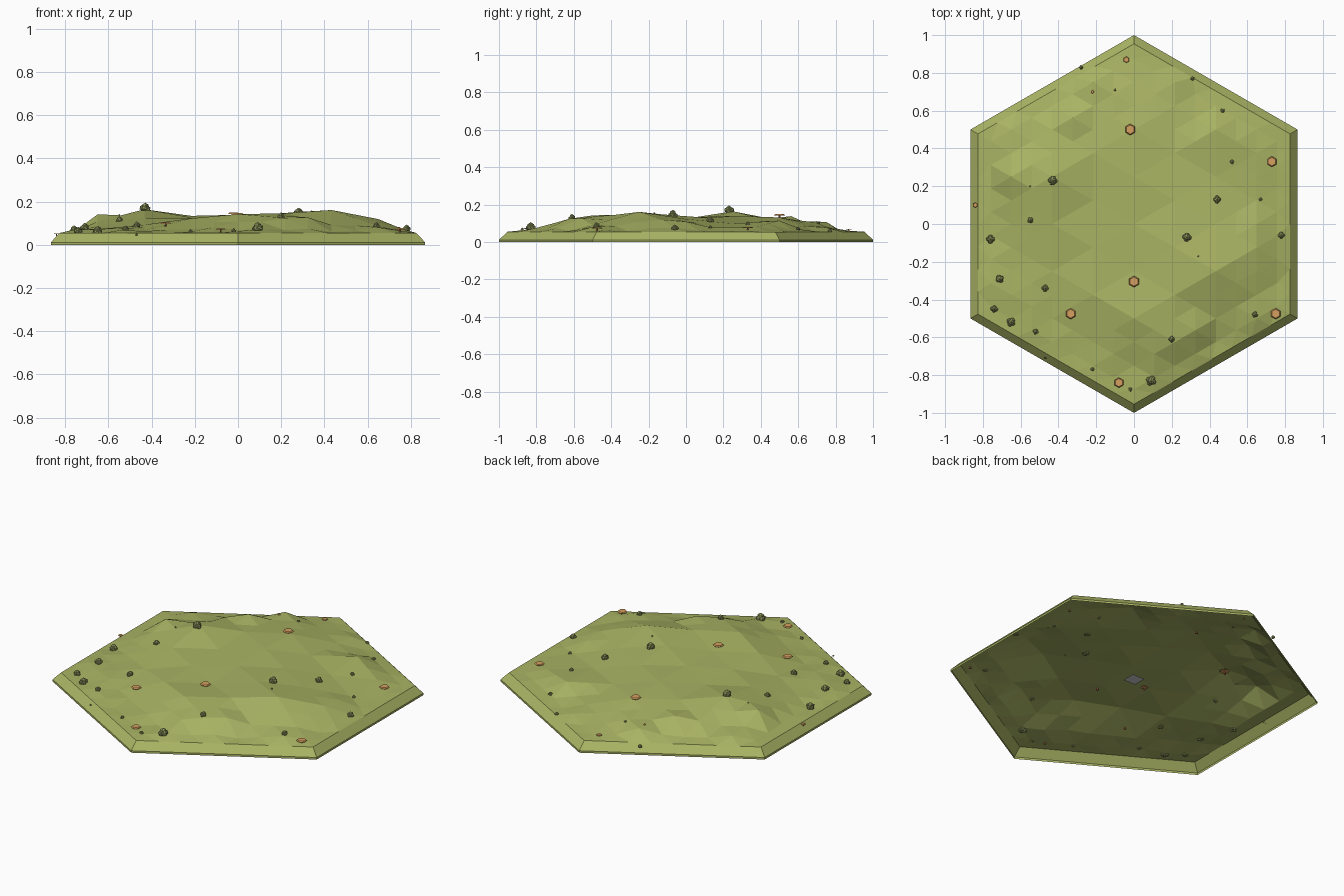
import bpy, bmesh, math, random
from mathutils import Vector
from mathutils.bvhtree import BVHTree

if "Cube" in bpy.data.objects:
    bpy.data.objects.remove(bpy.data.objects["Cube"])

random.seed(7)
N = 8
INNER = 0.954
RIM_Z = 0.055


def material(name, rgb):
    m = bpy.data.materials.new(name)
    m.diffuse_color = (*rgb, 1)
    m.use_nodes = True
    m.node_tree.nodes["Principled BSDF"].inputs["Base Color"].default_value = m.diffuse_color
    return m


GRASS = material("grass", (0.40, 0.456, 0.127))
LEAF = material("leaf", (0.30, 0.34, 0.12))
CAP = material("cap", (0.67, 0.35, 0.115))
STEM = material("stem", (0.45, 0.16, 0.07))


def finish(bm, name, mats):
    me = bpy.data.meshes.new(name)
    bm.to_mesh(me)
    bm.free()
    for m in mats:
        me.materials.append(m)
    ob = bpy.data.objects.new(name, me)
    bpy.context.collection.objects.link(ob)
    return ob


# Hill and hollow control points (x, y, height)
HILLS = [(-.54, .25, .17), (-.43, .23, .168), (-.55, .02, .09), (-.43, -.03, .125),
         (-.22, .12, .125), (0, 0, .135), (0, .25, .14), (.22, .12, .128), (.28, -.08, .147),
         (.43, -.25, .165), (.22, -.5, .152), (0, -.5, .145), (.2, -.61, .125), (.09, -.83, .07),
         (-.52, -.57, .065), (-.47, -.34, .09), (.44, .13, .115), (.52, .33, .085), (.43, .45, .12),
         (.47, .6, .068), (.64, -.48, .085), (.65, -.12, .122), (0, .5, .135), (-.2, .7, .112),
         (.15, .7, .085), (-.22, -.25, .125), (-.71, -.29, .075), (-.3, .5, .14), (-.6, .45, .09)]


def grid_xy(a, b):
    return a * math.sqrt(3) / 16, a / 16 + b / 8


def ring(a, b):
    return max(abs(a), abs(b), abs(a + b))


RIM = [(*grid_xy(a, b), RIM_Z) for a in range(-N, N + 1) for b in range(-N, N + 1)
       if ring(a, b) == N]


def hill(x, y):
    top = bottom = 0
    for px, py, h in HILLS + RIM:
        w = 1 / (((x - px) ** 2 + (y - py) ** 2) + 0.0008) ** 2
        top, bottom = top + w * h, bottom + w
    return top / bottom


# Terrain tile: triangular grid, coarse facets in the middle, fine ones outside
cells = [(a, b) for a in range(-N, N + 1) for b in range(-N, N + 1) if ring(a, b) <= N]
height = {}
for a, b in cells:
    r = ring(a, b)
    height[a, b] = RIM_Z if r == N else hill(*grid_xy(a, b)) + random.uniform(-.004, .004)
for a, b in cells:
    if ring(a, b) <= 5 and (a % 2 or b % 2):
        da, db = a % 2, b % 2
        if da and db:
            db = -1
        height[a, b] = (height[a + da, b + db] + height[a - da, b - db]) / 2

bm = bmesh.new()
vert = {}
for a, b in cells:
    s = INNER if ring(a, b) == N else 1
    x, y = grid_xy(a, b)
    vert[a, b] = bm.verts.new((x * s, y * s, height[a, b]))
for a, b in cells:
    for tri in (((a, b), (a + 1, b), (a, b + 1)), ((a + 1, b), (a + 1, b - 1), (a, b))):
        if all(k in vert for k in tri):
            f = bm.faces.new([vert[k] for k in tri])
            f.normal_update()
            if f.normal.z < 0:
                f.normal_flip()
ground = BVHTree.FromBMesh(bm)
finish(bm, "terrain", [GRASS])

# Bevelled rim with a short vertical foot, open below
bm = bmesh.new()
loops = []
for s, z in ((1, 0), (1, 0.012), (INNER, RIM_Z)):
    loops.append([bm.verts.new((s * math.cos(math.radians(30 + 60 * i)),
                                s * math.sin(math.radians(30 + 60 * i)), z)) for i in range(6)])
for lo, hi in zip(loops, loops[1:]):
    for i in range(6):
        j = (i + 1) % 6
        bm.faces.new((lo[i], lo[j], hi[j], hi[i]))
finish(bm, "rim", [GRASS])


def ground_z(x, y):
    hit = ground.ray_cast(Vector((x, y, 1)), Vector((0, 0, -1)))[0]
    return hit.z if hit else 0.045


# Bushes: small clusters of faceted blobs (x, y, radius)
BUSHES = [(-.43, .23, .027), (-.55, .02, .018), (-.76, -.08, .026), (-.71, -.29, .024),
          (-.47, -.34, .02), (-.74, -.45, .021), (-.65, -.52, .026), (-.52, -.57, .017),
          (.09, -.83, .029), (.2, -.61, .019), (.28, -.07, .026), (.44, .13, .022),
          (.78, -.06, .02), (.64, -.48, .018), (.52, .33, .013), (.47, .6, .013),
          (.67, .13, .011), (.31, .77, .012), (-.28, .83, .012), (-.1, .71, .008),
          (-.22, -.77, .011), (-.02, -.875, .012), (.34, -.17, .006), (-.55, .2, .005),
          (-.47, -.71, .006)]
for x, y, r in BUSHES:
    bm = bmesh.new()
    z = ground_z(x, y) + r * .3
    turn = random.uniform(0, 6.28)
    blobs = [(0, 0, .3, .68)] + [(.42 * math.cos(turn + k * 1.571), .42 * math.sin(turn + k * 1.571),
                                  random.uniform(-.2, .15), random.uniform(.5, .62)) for k in range(4)]
    for bx, by, bz, br in blobs:
        made = bmesh.ops.create_icosphere(bm, subdivisions=1, radius=br * r)["verts"]
        bmesh.ops.translate(bm, verts=made, vec=(x + bx * r, y + by * r, z + bz * r))
    finish(bm, "bush", [LEAF])

# Mushrooms: flat six-sided cap on a thin stem (x, y, cap radius, optional cap height)
SHROOMS = [(-.04, .87, .017, 0), (-.02, .5, .03, 0), (.73, .33, .028, 0), (-.84, .1, .014, 0),
           (0, -.305, .03, 0), (-.335, -.475, .029, 0), (.75, -.475, .029, 0),
           (-.08, -.84, .027, 0), (-.22, .7, .009, 0), (-.36, .33, .027, .09), (-.14, -.08, .022, .09)]
for x, y, r, fixed in SHROOMS:
    bm = bmesh.new()
    z = fixed or ground_z(x, y) + r * .5
    for r1, r2, depth, zc, mat in ((r, r * .8, r * .2, z, 0), (r * .2, r * .15, r * .8, z - r * .45, 1)):
        old = set(bm.faces)
        made = bmesh.ops.create_cone(bm, cap_ends=True, segments=6, radius1=r1, radius2=r2,
                                     depth=depth)["verts"]
        bmesh.ops.translate(bm, verts=made, vec=(x, y, zc))
        for f in set(bm.faces) - old:
            f.material_index = mat
    finish(bm, "mushroom", [CAP, STEM])

# Small flat plate hidden under the middle of the tile
bm = bmesh.new()
bmesh.ops.create_grid(bm, x_segments=1, y_segments=1, size=0.04)
plate = finish(bm, "under_plate", [])
plate.location.z = 0.05
